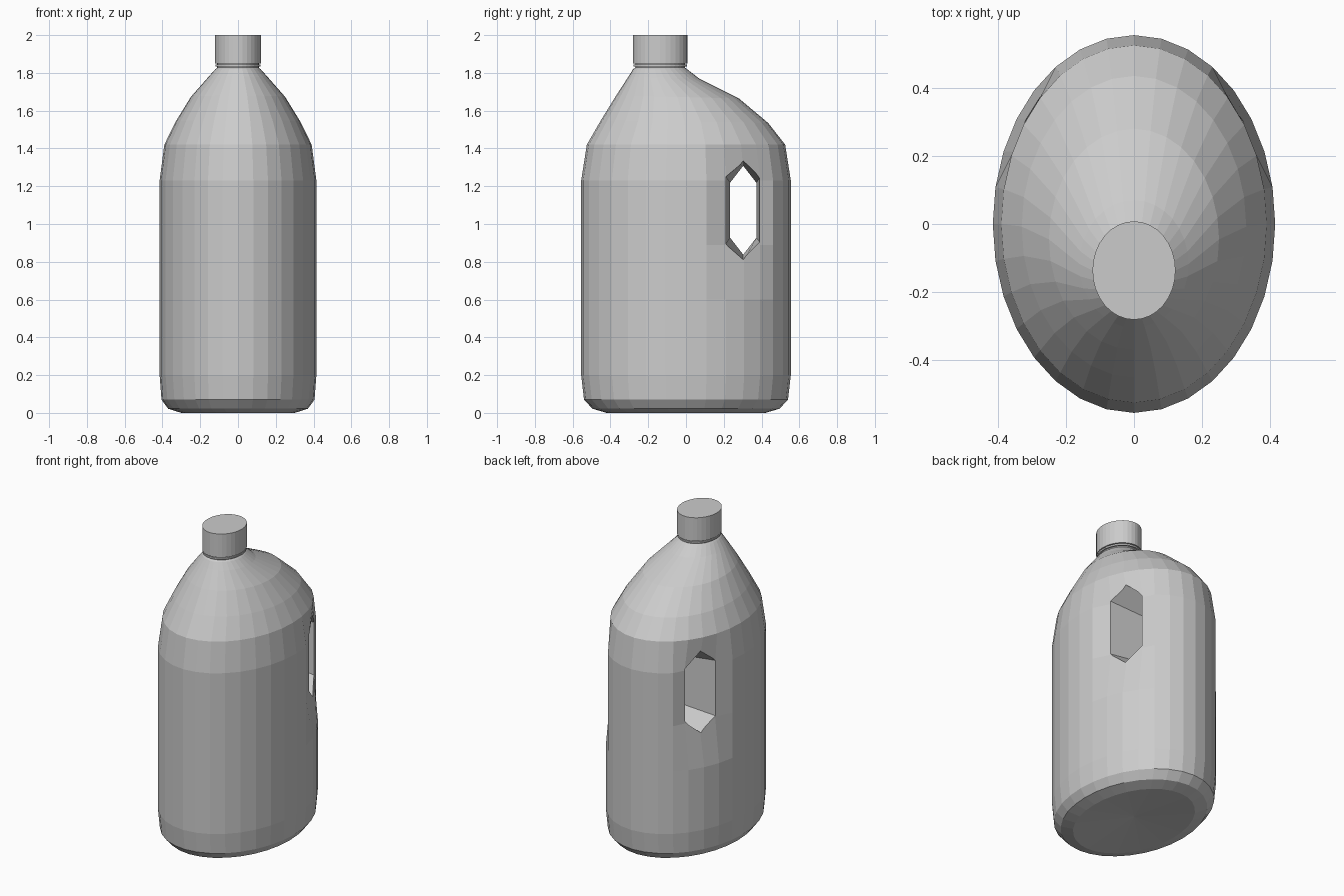
import bpy, bmesh
from math import sin, cos, pi

if "Cube" in bpy.data.objects:
    bpy.data.objects.remove(bpy.data.objects["Cube"])

SIDES = 32


def make_object(name, bm):
    bmesh.ops.recalc_face_normals(bm, faces=bm.faces)
    mesh = bpy.data.meshes.new(name)
    bm.to_mesh(mesh)
    bm.free()
    obj = bpy.data.objects.new(name, mesh)
    bpy.context.collection.objects.link(obj)
    return obj


def bridge(bm, rings):
    for a, b in zip(rings, rings[1:]):
        n = len(a)
        for i in range(n):
            j = (i + 1) % n
            bm.faces.new((a[i], a[j], b[j], b[i]))


def pinch(x, y, rx, ry):
    """Flatten the ellipse to a chord beside the grip hole."""
    a, b = 3 * pi / 16, 7 * pi / 16
    x0, y0, x1, y1 = rx * sin(a), ry * cos(a), rx * sin(b), ry * cos(b)
    if y1 < y < y0:
        flat = x0 + (x1 - x0) * (y - y0) / (y1 - y0)
        return flat if x > 0 else -flat
    return x


def loft(name, rows, base_dip=0.0):
    """Rows: half width, front y, back y, front z, back z, pinched."""
    bm = bmesh.new()
    rings = []
    for rx, yf, yb, zf, zb, pinched in rows:
        ring = []
        for i in range(SIDES):
            t = 2 * pi * i / SIDES
            ry, c = (yb - yf) / 2, (yb + yf) / 2
            x, y = rx * sin(t), c + ry * cos(t)
            if pinched:
                x = pinch(x, y, rx, ry)
            z = (zf + zb) / 2 + (zb - zf) / 2 * cos(t)
            ring.append(bm.verts.new((x, y, z)))
        rings.append(ring)
    bridge(bm, rings)
    bm.faces.new(rings[-1])
    _, yf, yb, z, _, _ = rows[0]
    centre = bm.verts.new((0, (yf + yb) / 2, z + base_dip))
    for i in range(SIDES):
        bm.faces.new((centre, rings[0][i], rings[0][(i + 1) % SIDES]))
    return make_object(name, bm)


# Jug body with off-centre shoulder and neck
body = loft("jug_body", [
    (0.30, -0.42, 0.42, 0.00, 0.00, False),
    (0.37, -0.495, 0.495, 0.022, 0.022, False),
    (0.405, -0.54, 0.54, 0.07, 0.07, False),
    (0.415, -0.555, 0.555, 0.20, 0.20, False),
    (0.415, -0.555, 0.555, 0.60, 0.60, False),
    (0.415, -0.555, 0.555, 0.89, 0.89, True),
    (0.415, -0.555, 0.555, 1.23, 1.23, True),
    (0.39, -0.525, 0.525, 1.42, 1.42, False),
    (0.33, -0.45, 0.435, 1.55, 1.535, False),
    (0.25, -0.37, 0.28, 1.68, 1.665, False),
    (0.16, -0.305, 0.07, 1.78, 1.77, False),
    (0.12, -0.28, 0.005, 1.82, 1.82, False),
    (0.11, -0.268, -0.005, 1.828, 1.828, False),
    (0.11, -0.268, -0.005, 1.87, 1.87, False),
], base_dip=0.03)

# Grip hole cutter: hexagonal tunnel, narrowest at the middle
bm = bmesh.new()
rings = []
for x, half, tip, shoulder in ((-0.42, 0.096, 0.27, 0.183), (0, 0.07, 0.235, 0.145),
                               (0.42, 0.096, 0.27, 0.183)):
    outline = [(0, tip), (half, shoulder), (half, -shoulder),
               (0, -tip), (-half, -shoulder), (-half, shoulder)]
    rings.append([bm.verts.new((x, 0.303 + y, 1.073 + z)) for y, z in outline])
bridge(bm, rings)
bm.faces.new(rings[0])
bm.faces.new(rings[-1])
cutter = make_object("grip_cutter", bm)
cutter.hide_render = True

cut = body.modifiers.new("grip_hole", 'BOOLEAN')
cut.object = cutter
cut.operation = 'DIFFERENCE'
cut.solver = 'EXACT'
bpy.context.view_layer.objects.active = body
body.select_set(True)
bpy.ops.object.modifier_apply(modifier=cut.name)
bpy.data.objects.remove(cutter, do_unlink=True)

# Neck collar
loft("neck_collar", [
    (0.12, -0.279, 0.006, 1.835, 1.835, False),
    (0.12, -0.279, 0.006, 1.845, 1.845, False),
])

# Screw cap
loft("screw_cap", [
    (0.122, -0.281, 0.008, 1.85, 1.85, False),
    (0.122, -0.281, 0.008, 2.00, 2.00, False),
])
